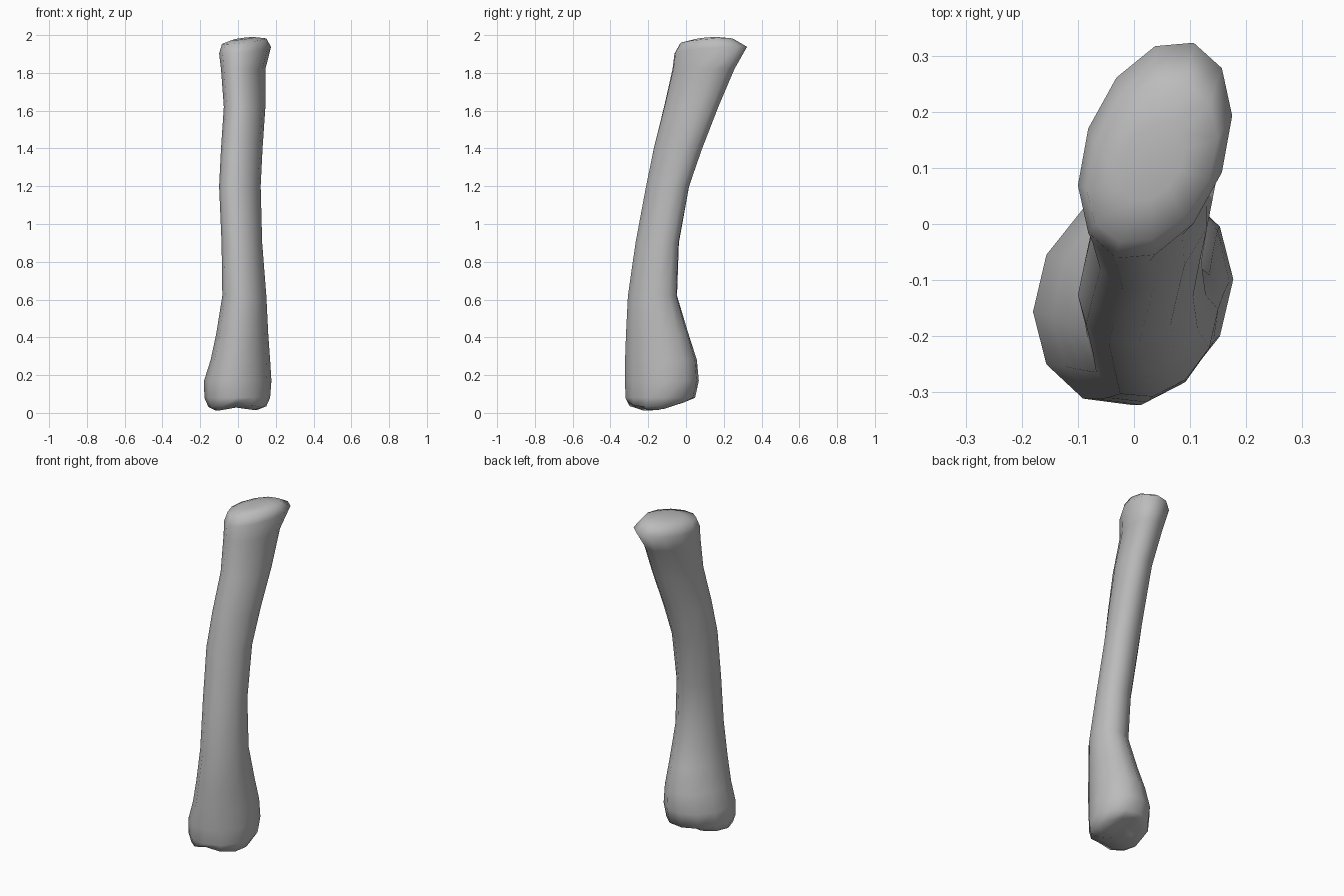
import bpy, bmesh
from math import sin, cos, pi

cube = bpy.data.objects.get("Cube")
if cube:
    bpy.data.objects.remove(cube)

SIDES = 12

# Cross-sections from bottom to top: height, x range, y range
SECTIONS = [
    (0.012, -0.12, 0.10, -0.26, -0.08),
    (0.03, -0.157, 0.15, -0.31, 0.00),
    (0.08, -0.178, 0.17, -0.322, 0.05),
    (0.17, -0.18, 0.177, -0.325, 0.07),
    (0.28, -0.145, 0.17, -0.325, 0.06),
    (0.42, -0.115, 0.16, -0.32, 0.015),
    (0.62, -0.083, 0.15, -0.31, -0.045),
    (0.90, -0.087, 0.128, -0.27, -0.035),
    (1.20, -0.10, 0.12, -0.215, 0.02),
    (1.40, -0.09, 0.13, -0.175, 0.09),
    (1.62, -0.075, 0.145, -0.12, 0.175),
    (1.82, -0.09, 0.145, -0.075, 0.26),
    (1.92, -0.10, 0.175, -0.065, 0.327),
    (1.97, -0.085, 0.15, -0.035, 0.25),
    (1.984, -0.03, 0.09, 0.04, 0.18),
]


def end_shape(x, y, z):
    """Groove between the lower knuckles, and tilt of the upper joint."""
    if z < 0.06:
        z += 0.03 * max(0, 1 - (x / 0.09) ** 2) + 0.08 * max(0, y + 0.2)
    if z > 1.9:
        z += 0.1 * (x - 0.04) + 0.06 * (y - 0.13)
    return x, y, z


def ring(bm, z, x0, x1, y0, y1):
    skew = 0.13 + 0.1 * z
    verts = []
    for i in range(SIDES):
        a = 2 * pi * i / SIDES
        x = (x0 + x1) / 2 + (x1 - x0) / 2 * cos(a)
        y = (y0 + y1) / 2 + (y1 - y0) / 2 * sin(a + skew)
        verts.append(bm.verts.new(end_shape(x, y, z)))
    return verts


# Shaft with both joint ends, lofted through the sections
bm = bmesh.new()
rings = [ring(bm, *s) for s in SECTIONS]
for low, high in zip(rings, rings[1:]):
    for i in range(SIDES):
        j = (i + 1) % SIDES
        bm.faces.new((low[i], low[j], high[j], high[i]))

# Closed ends, fanned to keep the curved caps clean
caps = [bm.faces.new(rings[0][::-1]), bm.faces.new(rings[-1])]
bmesh.ops.poke(bm, faces=caps)
bmesh.ops.recalc_face_normals(bm, faces=bm.faces)
for face in bm.faces:
    face.smooth = True

mesh = bpy.data.meshes.new("leg_bone")
bm.to_mesh(mesh)
bm.free()
bone = bpy.data.objects.new("leg_bone", mesh)
bpy.context.collection.objects.link(bone)

# Plain grey bone colour
grey = bpy.data.materials.new("bone_grey")
grey.use_nodes = True
grey.diffuse_color = (0.5, 0.5, 0.5, 1)
grey.node_tree.nodes["Principled BSDF"].inputs["Base Color"].default_value = (0.5, 0.5, 0.5, 1)
mesh.materials.append(grey)
